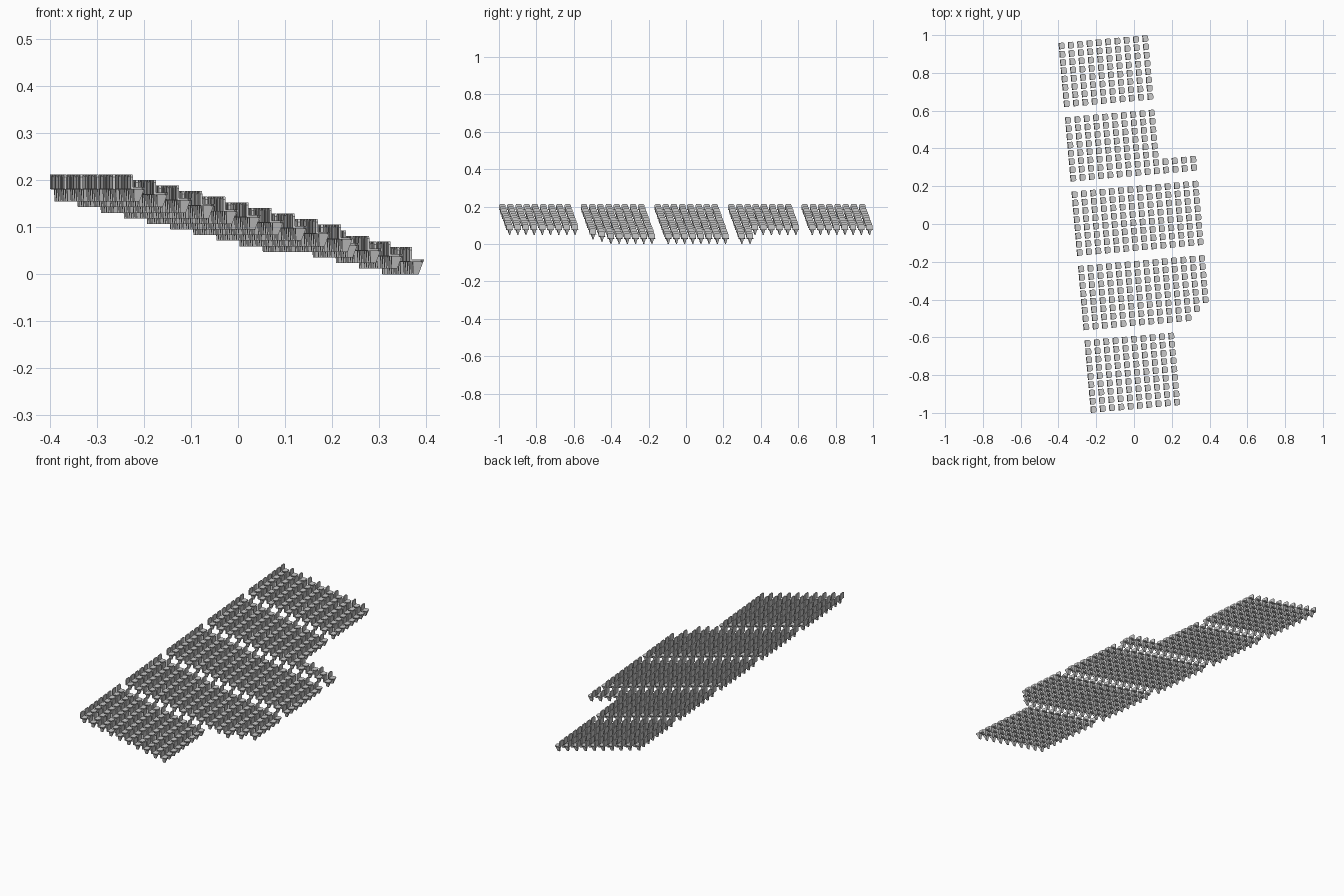
import bpy, bmesh
from math import radians
from mathutils import Matrix, Vector

if "Cube" in bpy.data.objects:
    bpy.data.objects.remove(bpy.data.objects["Cube"])

TURN = radians(5)
ROW, PITCH, DROP = 0.0494, 0.0439, 0.0119   # row depth, seat spacing, step height
TOP_ROW_Z = 13 * DROP
FIRST = Vector((-0.383, 0.9427, 0))         # first seat of the highest row
W = 0.0172                                  # half seat width


def loft(bm, low, high, matrix):
    """Closed solid between two matching outlines."""
    a = [bm.verts.new(matrix @ Vector(p)) for p in low]
    b = [bm.verts.new(matrix @ Vector(p)) for p in high]
    n = len(a)
    faces = [bm.faces.new(a[::-1]), bm.faces.new(b)]
    for i in range(n):
        faces.append(bm.faces.new((a[i], a[(i + 1) % n], b[(i + 1) % n], b[i])))


def add_seat(bm, m):
    # seat pan with clipped front corners, tapering below
    pan = [(-0.014, -W), (0.009, -W), (0.0155, -W + 0.006),
           (0.0155, W - 0.006), (0.009, W), (-0.014, W)]
    loft(bm, [(x * 0.94, y * 0.92, 0.026) for x, y in pan],
         [(x, y, 0.031) for x, y in pan], m)
    # upright back with clipped top corners
    back = [(-W, 0.027), (W, 0.027), (W, 0.052), (W - 0.005, 0.058),
            (-W + 0.005, 0.058), (-W, 0.052)]
    loft(bm, [(-0.0155, y, z) for y, z in back],
         [(-0.0105, y, z) for y, z in back], m)
    # wedge leg, narrow at the floor and flaring to the front
    loft(bm, [(-0.007, -0.002, 0), (0.005, -0.002, 0), (0.005, 0.002, 0), (-0.007, 0.002, 0)],
         [(-0.008, -0.009, 0.027), (0.0145, -0.009, 0.027),
          (0.0145, 0.009, 0.027), (-0.008, 0.009, 0.027)], m)


def block(name, start, seats, rows):
    """rows(j) gives how many stepped rows seat column j has."""
    bm = bmesh.new()
    turn = Matrix.Rotation(TURN, 4, 'Z')
    for j in range(seats):
        for r in range(rows(j)):
            local = Vector((r * ROW, -(start + j) * PITCH, TOP_ROW_Z - r * DROP))
            add_seat(bm, Matrix.Translation(FIRST) @ turn @ Matrix.Translation(local))
    bmesh.ops.recalc_face_normals(bm, faces=bm.faces)
    mesh = bpy.data.meshes.new(name)
    bm.to_mesh(mesh)
    bm.free()
    bpy.context.collection.objects.link(bpy.data.objects.new(name, mesh))


# five blocks of seats separated by aisles one seat wide
block("seat_block_back", 0, 8, lambda j: 10)
block("seat_block_back_middle", 9, 8, lambda j: 14 if j >= 6 else 10)
block("seat_block_centre", 18, 8, lambda j: 14)
block("seat_block_front_middle", 27, 8, lambda j: {6: 13, 7: 12}.get(j, 14))
block("seat_block_front", 36, 9, lambda j: 10)
